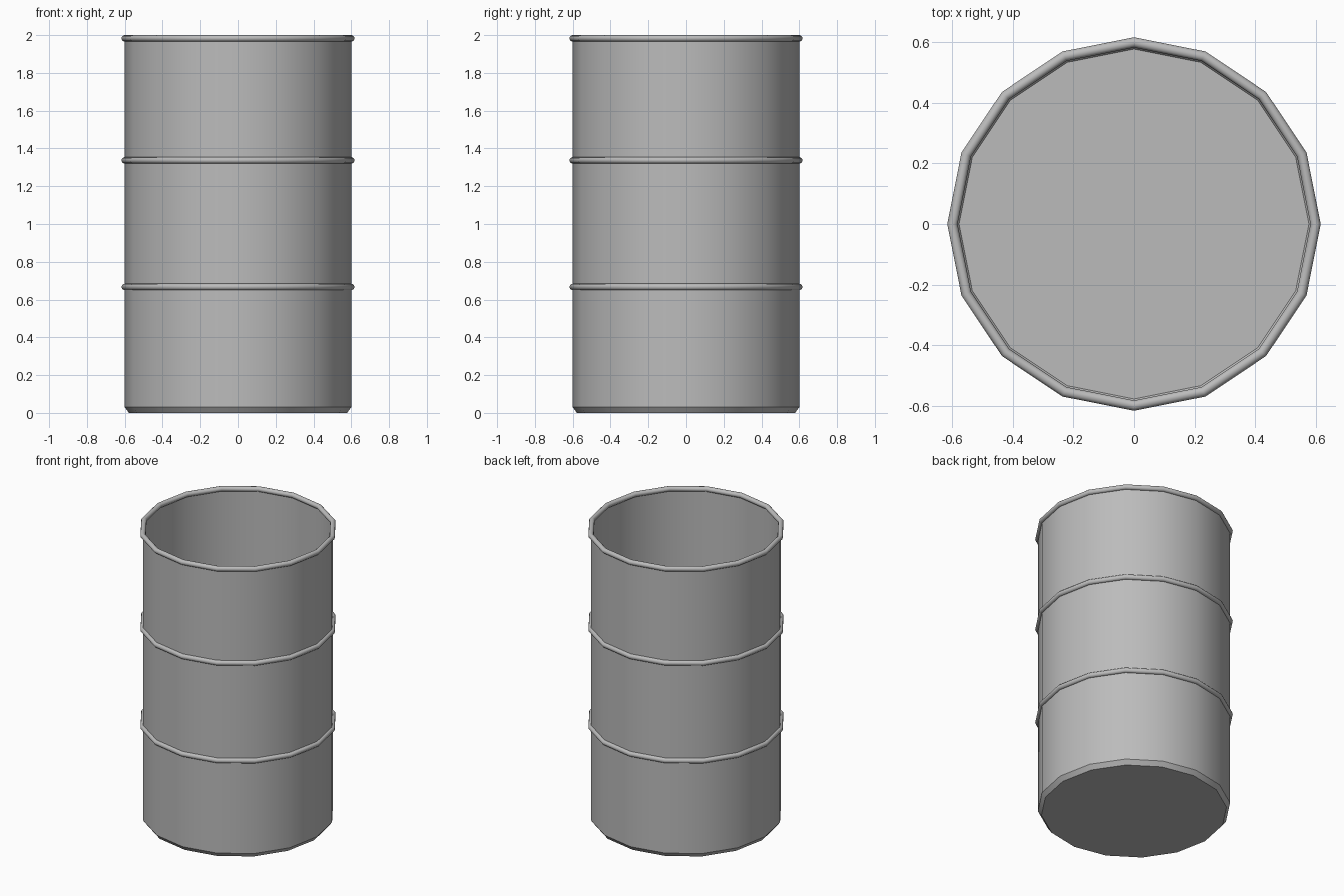
import bpy, bmesh, math

SIDES = 16
RADIUS = 0.6
TUBE = 0.017

cube = bpy.data.objects.get("Cube")
if cube:
    bpy.data.objects.remove(cube, do_unlink=True)

# Single grey metal
metal = bpy.data.materials.new("grey_metal")
metal.use_nodes = True
grey = (0.5, 0.5, 0.5, 1)
metal.diffuse_color = grey
metal.node_tree.nodes["Principled BSDF"].inputs["Base Color"].default_value = grey


def circle(bm, radius, z):
    angles = [math.tau * i / SIDES for i in range(SIDES)]
    return [bm.verts.new((radius * math.cos(a), radius * math.sin(a), z)) for a in angles]


# Open drum: floor, chamfered foot and thin wall
bm = bmesh.new()
rings = [circle(bm, r, z) for r, z in ((0.578, 0), (RADIUS, 0.03), (RADIUS, 2 - TUBE))]
bm.faces.new(reversed(rings[0]))
for low, high in zip(rings, rings[1:]):
    for i in range(SIDES):
        j = (i + 1) % SIDES
        bm.faces.new((low[i], low[j], high[j], high[i]))
mesh = bpy.data.meshes.new("drum_body")
bm.to_mesh(mesh)
bm.free()
body = bpy.data.objects.new("drum_body", mesh)
bpy.context.collection.objects.link(body)
body.data.materials.append(metal)
bpy.ops.object.select_all(action="DESELECT")
bpy.context.view_layer.objects.active = body
body.select_set(True)
bpy.ops.object.shade_smooth_by_angle(angle=math.radians(30))

# Rolled hoops and top rim
for name, z in (("lower_hoop", 0.667), ("upper_hoop", 1.337), ("top_rim", 2 - TUBE)):
    bpy.ops.mesh.primitive_torus_add(
        major_segments=SIDES, minor_segments=12,
        major_radius=RADIUS, minor_radius=TUBE, location=(0, 0, z))
    hoop = bpy.context.object
    hoop.name = name
    hoop.data.materials.append(metal)
    bpy.ops.object.shade_smooth()
